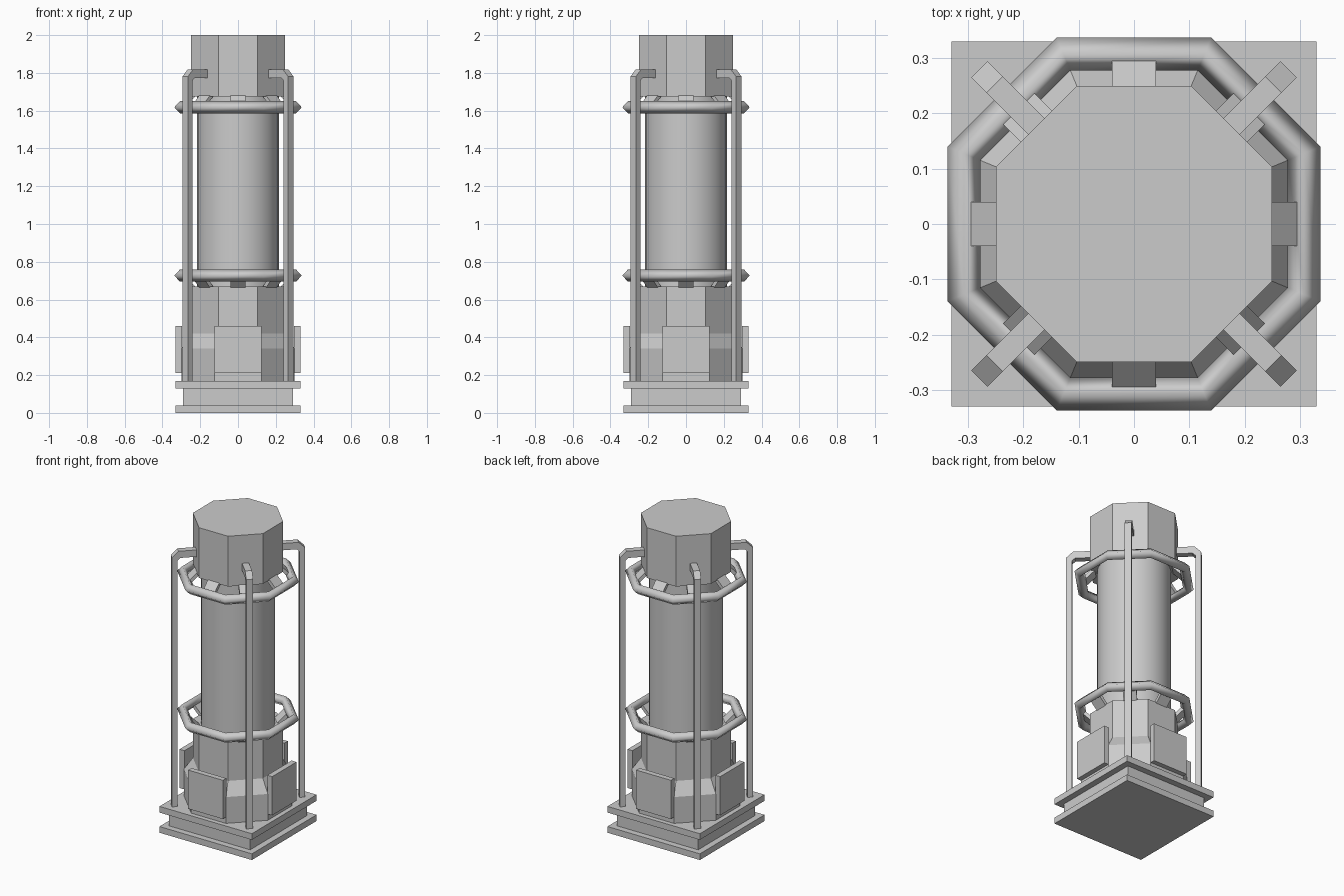
import bpy, bmesh
from math import pi, cos, sin, radians
from mathutils import Matrix, Vector

if "Cube" in bpy.data.objects:
    bpy.data.objects.remove(bpy.data.objects["Cube"])


def finish(name, bm, smooth=False):
    bmesh.ops.recalc_face_normals(bm, faces=bm.faces)
    me = bpy.data.meshes.new(name)
    bm.to_mesh(me)
    bm.free()
    ob = bpy.data.objects.new(name, me)
    bpy.context.collection.objects.link(ob)
    if smooth:
        for p in me.polygons:
            p.use_smooth = len(p.vertices) == 4
    return ob


def box(name, half_x, half_y, z0, z1, y=0, angle=0):
    bm = bmesh.new()
    m = (Matrix.Rotation(angle, 4, 'Z') @ Matrix.Translation((0, y, (z0 + z1) / 2))
         @ Matrix.Diagonal((half_x * 2, half_y * 2, z1 - z0, 1)))
    bmesh.ops.create_cube(bm, size=1, matrix=m)
    return finish(name, bm)


def octagon_stack(name, levels):
    """Octagon with flats on the axes, from (apothem, z) levels."""
    bm = bmesh.new()
    rings = []
    for a, z in levels:
        r = a / cos(pi / 8)
        rings.append([bm.verts.new((r * cos(pi / 8 + i * pi / 4), r * sin(pi / 8 + i * pi / 4), z))
                      for i in range(8)])
    for lo, hi in zip(rings, rings[1:]):
        for i in range(8):
            j = (i + 1) % 8
            bm.faces.new((lo[i], lo[j], hi[j], hi[i]))
    bm.faces.new(rings[0])
    bm.faces.new(rings[-1])
    return finish(name, bm)


def radial_bar(name, profile, width, angle):
    """Extrude an (r, z) outline sideways and turn it about z."""
    bm = bmesh.new()
    face = bm.faces.new([bm.verts.new((r, -width / 2, z)) for r, z in profile])
    ext = bmesh.ops.extrude_face_region(bm, geom=[face])
    moved = [v for v in ext['geom'] if isinstance(v, bmesh.types.BMVert)]
    bmesh.ops.translate(bm, verts=moved, vec=Vector((0, width, 0)))
    bmesh.ops.rotate(bm, verts=bm.verts, matrix=Matrix.Rotation(angle, 3, 'Z'))
    return finish(name, bm)


# Stepped square base
box("base_plate", 0.33, 0.33, 0, 0.04)
box("base_core", 0.29, 0.29, 0.04, 0.13)
box("base_top_plate", 0.33, 0.33, 0.13, 0.17)

# Octagonal lower body and cap
octagon_stack("lower_body", [(0.30, 0.17), (0.30, 0.34), (0.25, 0.42), (0.25, 0.67)])
octagon_stack("cap", [(0.25, 1.675), (0.25, 2.0)])

# Central column
bm = bmesh.new()
bmesh.ops.create_cone(bm, cap_ends=True, segments=32, radius1=0.216, radius2=0.216,
                      depth=1.03, matrix=Matrix.Translation((0, 0, 1.17)))
finish("column", bm, smooth=True)

# Side panels
for i in range(4):
    box(f"side_panel_{i + 1}", 0.124, 0.0175, 0.21, 0.46, y=-0.3135, angle=i * pi / 2)

# Octagonal guard rings with struts to the bodies
for label, z, s in (("lower", 0.727, -1), ("upper", 1.618, 1)):
    bpy.ops.mesh.primitive_torus_add(major_segments=8, minor_segments=4, major_radius=0.333,
                                     minor_radius=0.032, location=(0, 0, z),
                                     rotation=(0, 0, pi / 8))
    ring = bpy.context.object
    ring.name = f"{label}_ring"
    bpy.ops.object.shade_smooth()
    for i in range(8):
        outline = [(0.307, z), (0.307, z + s * 0.006), (0.225, z + s * 0.088),
                   (0.21, z + s * 0.073), (0.29, z - s * 0.007)]
        radial_bar(f"{label}_strut_{i + 1}", outline, 0.08, i * pi / 4)

# Bent corner posts
post = [(0.396, 0.165), (0.396, 1.78), (0.357, 1.818), (0.235, 1.818),
        (0.235, 1.774), (0.345, 1.774), (0.362, 1.758), (0.362, 0.165)]
for i in range(4):
    radial_bar(f"corner_post_{i + 1}", post, 0.041, pi / 4 + i * pi / 2)
